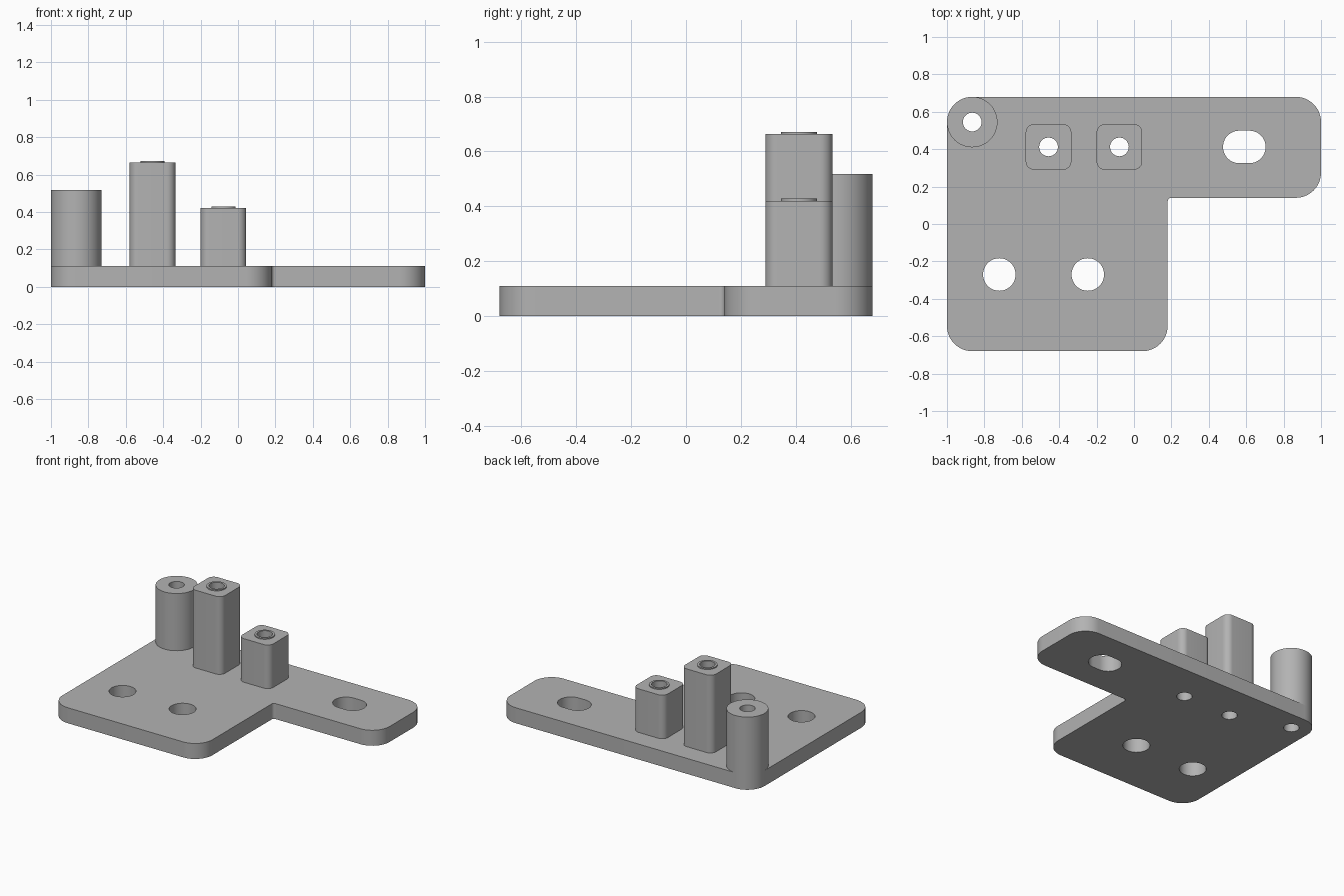
import bpy
import bmesh
import math
from mathutils import Vector

cube = bpy.data.objects.get("Cube")
if cube:
    bpy.data.objects.remove(cube, do_unlink=True)

grey = bpy.data.materials.new("plain grey")
grey.use_nodes = True
grey.diffuse_color = (0.45, 0.45, 0.45, 1)
grey.node_tree.nodes["Principled BSDF"].inputs["Base Color"].default_value = grey.diffuse_color


def rounded(corners, steps=12):
    """Outline through (x, y, radius) right-angled corners, each filleted."""
    points = []
    for i, (x, y, r) in enumerate(corners):
        here = Vector((x, y))
        before = (Vector(corners[i - 1][:2]) - here).normalized()
        after = (Vector(corners[(i + 1) % len(corners)][:2]) - here).normalized()
        centre = here + (before + after) * r
        for s in range(steps + 1):
            a = math.pi / 2 * s / steps
            p = centre - after * r * math.cos(a) - before * r * math.sin(a)
            if not points or (p - points[-1]).length > 1e-5:
                points.append(p)
    if (points[0] - points[-1]).length < 1e-5:
        points.pop()
    return points


def box(cx, cy, hx, hy, r):
    return rounded([(cx + sx * hx, cy + sy * hy, r)
                    for sx, sy in ((-1, -1), (1, -1), (1, 1), (-1, 1))])


def circle(cx, cy, r):
    return box(cx, cy, r, r, r)


def extrude(name, outlines, z0, z1, base=False):
    """Solid from an outer outline and its holes; the base face is optional."""
    bm = bmesh.new()
    for outline in outlines:
        loop = [bm.verts.new((p.x, p.y, z1)) for p in outline]
        for i, v in enumerate(loop):
            bm.edges.new((loop[i - 1], v))
    rims = bm.edges[:]
    bmesh.ops.triangle_fill(bm, edges=rims, use_beauty=True, normal=(0, 0, 1))
    caps = bm.faces[:]
    if base:
        lower = bmesh.ops.duplicate(bm, geom=bm.verts[:] + bm.edges[:] + caps)["geom"]
        bmesh.ops.translate(bm, verts=[g for g in lower if isinstance(g, bmesh.types.BMVert)],
                            vec=(0, 0, z0 - z1))
    walls = bmesh.ops.extrude_edge_only(bm, edges=rims)["geom"]
    bmesh.ops.translate(bm, verts=[g for g in walls if isinstance(g, bmesh.types.BMVert)],
                        vec=(0, 0, z0 - z1))
    bmesh.ops.remove_doubles(bm, verts=bm.verts[:], dist=1e-5)
    bmesh.ops.recalc_face_normals(bm, faces=bm.faces[:])
    top = max(bm.faces, key=lambda f: f.calc_center_median().z)
    if top.normal.z < 0:
        bmesh.ops.reverse_faces(bm, faces=bm.faces[:])
    mesh = bpy.data.meshes.new(name)
    bm.to_mesh(mesh)
    bm.free()
    mesh.materials.append(grey)
    obj = bpy.data.objects.new(name, mesh)
    bpy.context.collection.objects.link(obj)
    bpy.ops.object.select_all(action="DESELECT")
    obj.select_set(True)
    bpy.context.view_layer.objects.active = obj
    bpy.ops.object.shade_smooth_by_angle(angle=math.radians(30))
    return obj


THICK, BORE, R = 0.11, 0.05, 0.135
tower = (-0.865, 0.545)
posts = {"tall_post": (-0.457, 0.412, 0.663), "short_post": (-0.078, 0.412, 0.42)}

# L-shaped base plate with mounting holes, a slot and the post bores
plate = rounded([(-1, -0.68, R), (0.18, -0.68, R), (0.18, 0.14, 0.02),
                 (1, 0.14, R), (1, 0.68, R), (-1, 0.68, R)])
holes = [circle(-0.72, -0.27, 0.087), circle(-0.247, -0.27, 0.087),
         box(0.59, 0.412, 0.114, 0.087, 0.087), circle(*tower, BORE)]
holes += [circle(x, y, BORE) for x, y, _ in posts.values()]
extrude("base_plate", [plate] + holes, 0, THICK, base=True)

# Round corner tower
extrude("round_tower", [circle(*tower, R), circle(*tower, BORE)], THICK, 0.517)

# Square posts, each with a thin raised lip around the bore
for name, (x, y, top) in posts.items():
    bore = circle(x, y, BORE)
    extrude(name, [box(x, y, 0.122, 0.122, 0.045), bore], THICK, top)
    extrude(name + "_lip", [circle(x, y, 0.065), bore], top, top + 0.008)
